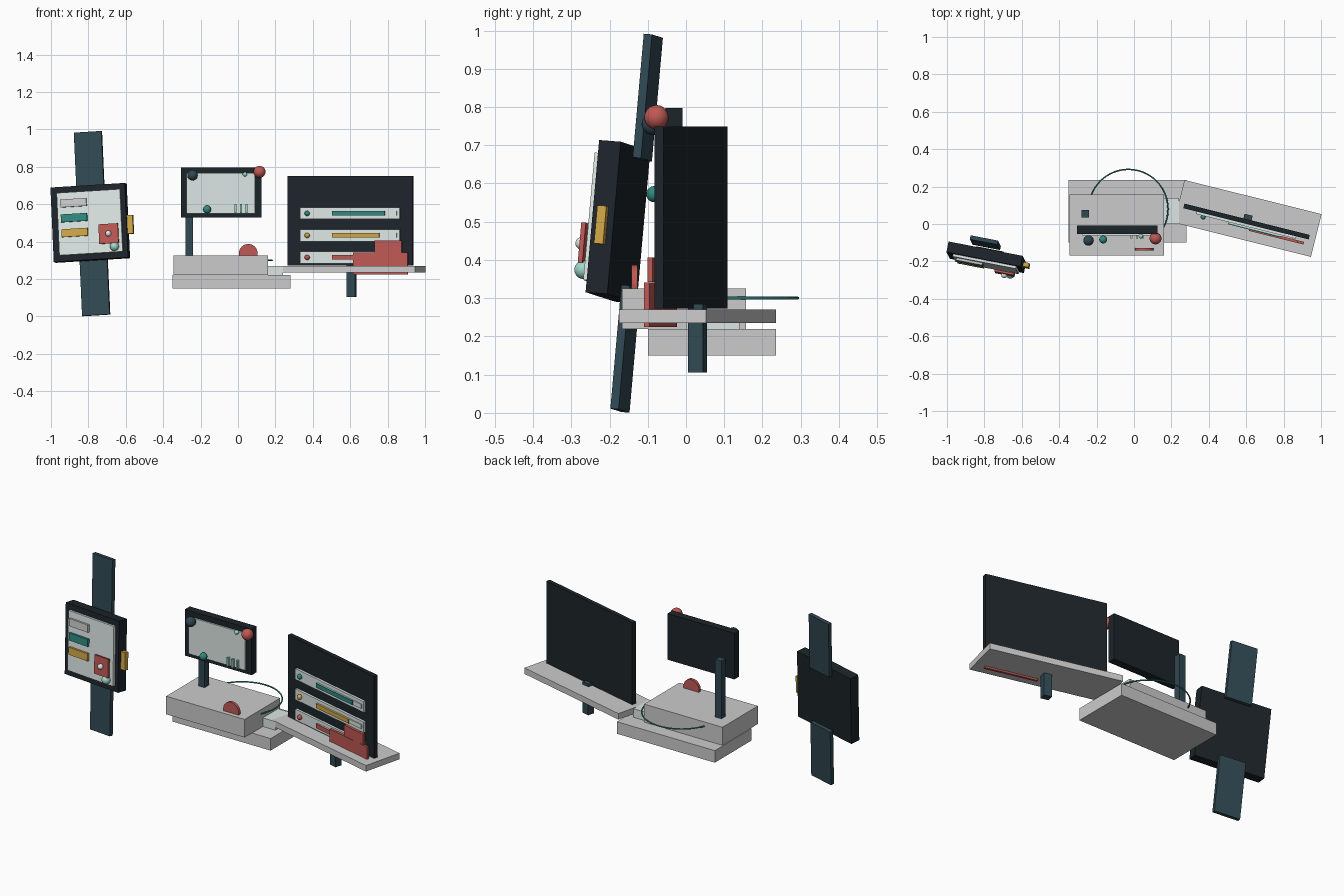
import bpy, bmesh
from math import radians
from mathutils import Matrix, Euler

if "Cube" in bpy.data.objects:
    bpy.data.objects.remove(bpy.data.objects["Cube"])

COLOURS = {
    "black": (0.012, 0.018, 0.023), "slate": (0.03, 0.065, 0.085),
    "pale": (0.72, 0.80, 0.78), "mint": (0.35, 0.68, 0.58),
    "teal": (0.03, 0.25, 0.22), "yellow": (0.62, 0.38, 0.06),
    "red": (0.52, 0.10, 0.09),
}
MATS = {}
for key, rgb in COLOURS.items():
    MATS[key] = bpy.data.materials.new(key)
    MATS[key].diffuse_color = (*rgb, 1)


def place(loc, rot=(0, 0, 0)):
    return Matrix.Translation(loc) @ Euler([radians(a) for a in rot]).to_matrix().to_4x4()


def finish(name, bm, frame, loc, colour, smooth=False):
    me = bpy.data.meshes.new(name)
    for f in bm.faces:
        f.smooth = smooth
    bm.to_mesh(me)
    bm.free()
    ob = bpy.data.objects.new(name, me)
    bpy.context.collection.objects.link(ob)
    ob.matrix_world = frame @ Matrix.Translation(loc)
    if colour:
        me.materials.append(MATS[colour])
    return ob


def box(name, frame, loc, size, colour=None):
    bm = bmesh.new()
    bmesh.ops.create_cube(bm, size=1)
    bmesh.ops.scale(bm, vec=size, verts=bm.verts)
    return finish(name, bm, frame, loc, colour)


def ball(name, frame, loc, r, colour=None):
    bm = bmesh.new()
    bmesh.ops.create_uvsphere(bm, u_segments=24, v_segments=16, radius=r)
    return finish(name, bm, frame, loc, colour, True)


# Wall panel with straps, tilted as one group
W = place((-0.79, -0.178, 0.5), (-4.5, -3.5, -11))
box("watch_case", W, (0, 0, 0), (0.405, 0.058, 0.4), "black")
box("watch_screen", W, (0.005, -0.036, 0), (0.345, 0.014, 0.335), "pale")
for side, s in (("upper", 1), ("lower", -1)):
    box(side + "_strap", W, (0, 0.05, s * 0.33), (0.15, 0.022, 0.325), "slate")
for i, col in enumerate((None, "teal", "yellow")):
    box(f"watch_row_{i + 1}", W, (-0.077, -0.048, 0.109 - i * 0.08), (0.142, 0.016, 0.042), col)
box("watch_tile", W, (0.109, -0.059, -0.069), (0.105, 0.012, 0.105), "red")
ball("tile_knob", W, (0.109, -0.07, -0.069), 0.016, "pale")
ball("watch_dot", W, (0.136, -0.053, -0.139), 0.024, "mint")
box("side_button", W, (0.218, 0, -0.022), (0.032, 0.024, 0.1), "yellow")

# Stepped base and monitor
M = Matrix.Identity(4)
box("lower_base", M, (-0.035, 0.0675, 0.185), (0.63, 0.335, 0.07))
box("upper_base", M, (-0.0925, -0.005, 0.2725), (0.505, 0.325, 0.105))
box("monitor_post", M, (-0.26, 0.055, 0.49), (0.04, 0.04, 0.34), "slate")
box("monitor_body", M, (-0.09, -0.031, 0.663), (0.43, 0.045, 0.268), "black")
box("monitor_screen", M, (-0.0925, -0.056, 0.658), (0.365, 0.012, 0.215), "pale")
ball("red_marker", M, (0.115, -0.077, 0.773), 0.032, "red")
ball("dark_marker", M, (-0.243, -0.088, 0.755), 0.028, "slate")
ball("teal_marker", M, (-0.165, -0.083, 0.572), 0.021, "teal")
ball("mint_marker", M, (0.037, -0.065, 0.76), 0.012, "mint")
for i in range(3):
    box(f"screen_tick_{i + 1}", M, (-0.014 + i * 0.03, -0.07, 0.577), (0.01, 0.016, 0.048), "mint")

# Half-sunk round dial on the base front
bm = bmesh.new()
bmesh.ops.create_cone(bm, cap_ends=True, segments=32, radius1=0.05, radius2=0.05, depth=0.016,
                      matrix=Matrix.Rotation(radians(90), 4, "X"))
dial = finish("round_dial", bm, M, (0.055, -0.135, 0.337), "red")

# Cable loop and connector block
bpy.ops.mesh.primitive_torus_add(location=(-0.03, 0.08, 0.3), major_radius=0.212, minor_radius=0.004,
                                 major_segments=64, minor_segments=8)
cable = bpy.context.object
cable.name = "cable_loop"
cable.data.materials.append(MATS["teal"])
bpy.ops.object.shade_smooth()
box("connector_block", M, (0.19, 0.07, 0.245), (0.1, 0.14, 0.05), "pale")

# Tray with upright display, turned as one group
L = place((0.608, 0.03, 0), (0, 0, -14))
box("tray", L, (0, 0, 0.2525), (0.755, 0.235, 0.035))
box("tray_leg", L, (0, 0, 0.195), (0.045, 0.04, 0.18), "slate")
box("display_panel", L, (-0.002, -0.018, 0.511), (0.69, 0.025, 0.477), "black")
rows = ((0.551, "teal", 0.29), (0.433, "yellow", 0.26), (0.315, "red", 0.145))
for i, (z, col, length) in enumerate(rows):
    n = i + 1
    box(f"row_plate_{n}", L, (0.0, -0.037, z), (0.55, 0.014, 0.063), "pale")
    box(f"row_track_{n}", L, (0.082, -0.046, z), (0.355, 0.008, 0.024), "pale")
    box(f"row_fill_{n}", L, (-0.0955 + length / 2, -0.051, z), (length, 0.01, 0.024), col)
    ball(f"row_light_{n}", L, (-0.233, -0.05, z), 0.014, col)
box("lower_alert", L, (0.173, -0.056, 0.283), (0.3, 0.014, 0.116), "red")
box("upper_alert", L, (0.215, -0.056, 0.374), (0.15, 0.014, 0.064), "red")

for m in bpy.data.materials:
    if m.users and not m.is_grease_pencil:
        m.use_nodes = True
        m.node_tree.nodes["Principled BSDF"].inputs["Base Color"].default_value = m.diffuse_color
